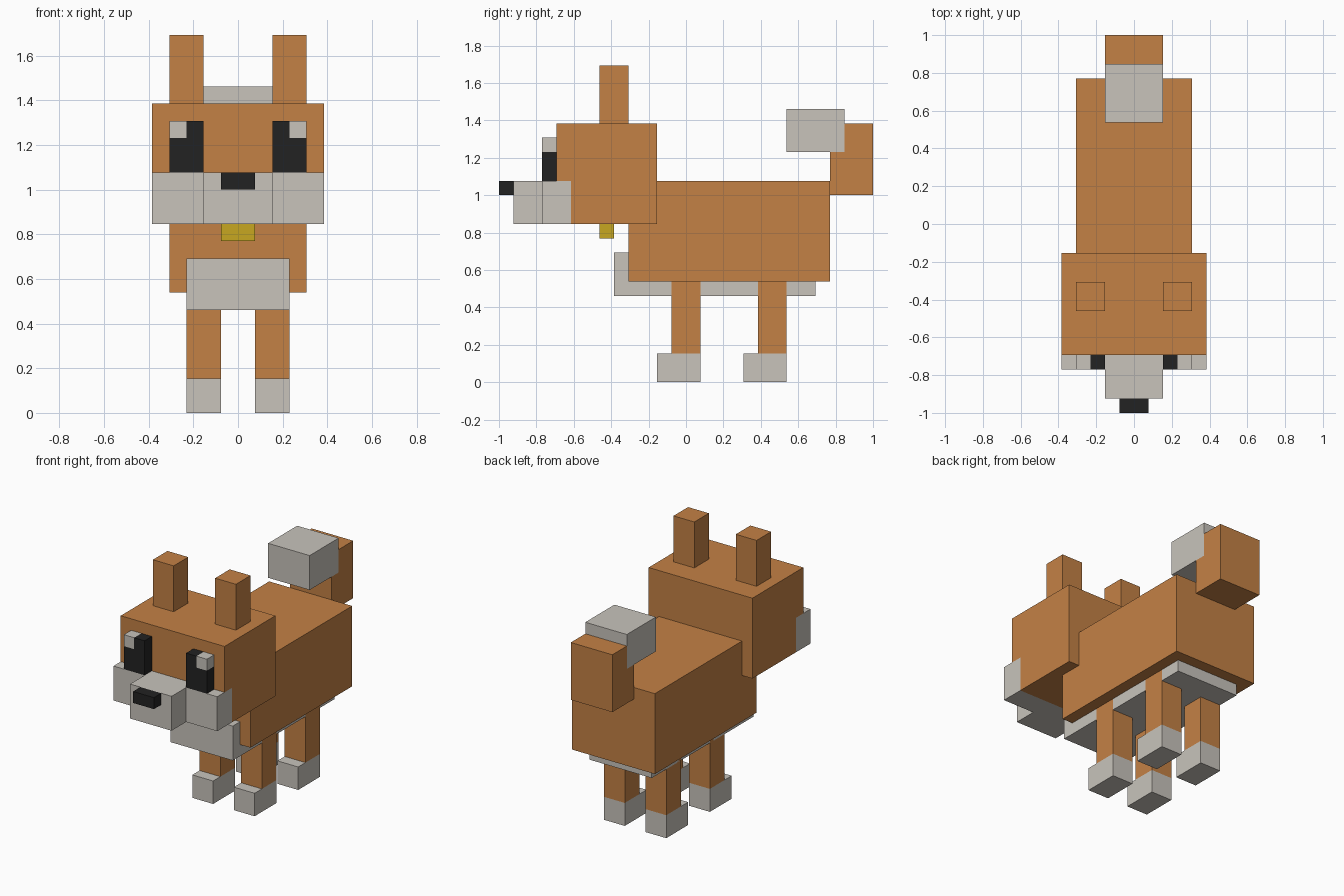
import bpy
import bmesh

cube = bpy.data.objects.get("Cube")
if cube:
    bpy.data.objects.remove(cube, do_unlink=True)

U = 1 / 13  # one block of the design


def material(name, rgb):
    m = bpy.data.materials.new(name)
    m.use_nodes = True
    m.diffuse_color = (*rgb, 1)
    m.node_tree.nodes["Principled BSDF"].inputs["Base Color"].default_value = (*rgb, 1)
    return m


orange = material("orange fur", (0.55, 0.22, 0.06))
cream = material("pale fur", (0.58, 0.55, 0.50))
black = material("black", (0.016, 0.016, 0.016))
gold = material("gold", (0.57, 0.39, 0.015))


def extrude(name, mat, outline, lo, hi, axis="x", mirror=False):
    """Extrude an outline in the yz plane along x, or in the xz plane along y."""
    bm = bmesh.new()
    verts = []
    for a, z in outline:
        co = (lo, a, z) if axis == "x" else (a, lo, z)
        verts.append(bm.verts.new([c * U for c in co]))
    face = bm.faces.new(verts)
    made = bmesh.ops.extrude_face_region(bm, geom=[face])["geom"]
    shift = (hi - lo) * U
    bmesh.ops.translate(bm, verts=[g for g in made if isinstance(g, bmesh.types.BMVert)],
                        vec=(shift, 0, 0) if axis == "x" else (0, shift, 0))
    bmesh.ops.recalc_face_normals(bm, faces=bm.faces)
    mesh = bpy.data.meshes.new(name)
    bm.to_mesh(mesh)
    bm.free()
    mesh.materials.append(mat)
    obj = bpy.data.objects.new(name, mesh)
    bpy.context.collection.objects.link(obj)
    if mirror:
        obj.modifiers.new("mirror", "MIRROR").use_mirror_merge = False
    return obj


def box(name, mat, x, y, z, mirror=False):
    outline = [(y[0], z[0]), (y[1], z[0]), (y[1], z[1]), (y[0], z[1])]
    return extrude(name, mat, outline, x[0], x[1], mirror=mirror)


# Body and belly
box("body", orange, (-4, 4), (-4, 10), (7, 14))
box("belly", cream, (-3, 3), (-5, 9), (6, 9))

# Head, notched at the lower front for the cheeks and muzzle
extrude("head", orange, [(-8, 11), (-2, 11), (-2, 18), (-9, 18), (-9, 14), (-8, 14)], -5, 5)
box("cheeks", cream, (2, 5), (-10, -8), (11, 14), mirror=True)
box("muzzle", cream, (-2, 2), (-12, -8), (11, 14))
box("nose", black, (-1, 1), (-13, -12), (13, 14))
box("ears", orange, (2, 4), (-6, -4), (18, 22), mirror=True)

# Eyes with a pale glint in the upper outer corner
extrude("eyes", black, [(2, 14), (4, 14), (4, 16), (3, 16), (3, 17), (2, 17)],
        -10, -9, axis="y", mirror=True)
box("eye_glints", cream, (3, 4), (-10, -9), (16, 17), mirror=True)

# Neck tag
box("neck_tag", gold, (-1, 1), (-6, -5), (10, 11))

# Legs and feet
for name, y in (("front", -1), ("back", 5)):
    box(name + "_legs", orange, (1, 3), (y, y + 2), (2, 7), mirror=True)
    box(name + "_feet", cream, (1, 3), (y - 1, y + 2), (0, 2), mirror=True)

# Tail, notched for the pale tip that curls forward
extrude("tail", orange, [(10, 13), (13, 13), (13, 18), (11, 18), (11, 16), (10, 16)], -2, 2)
box("tail_tip", cream, (-2, 2), (7, 11), (16, 19))
